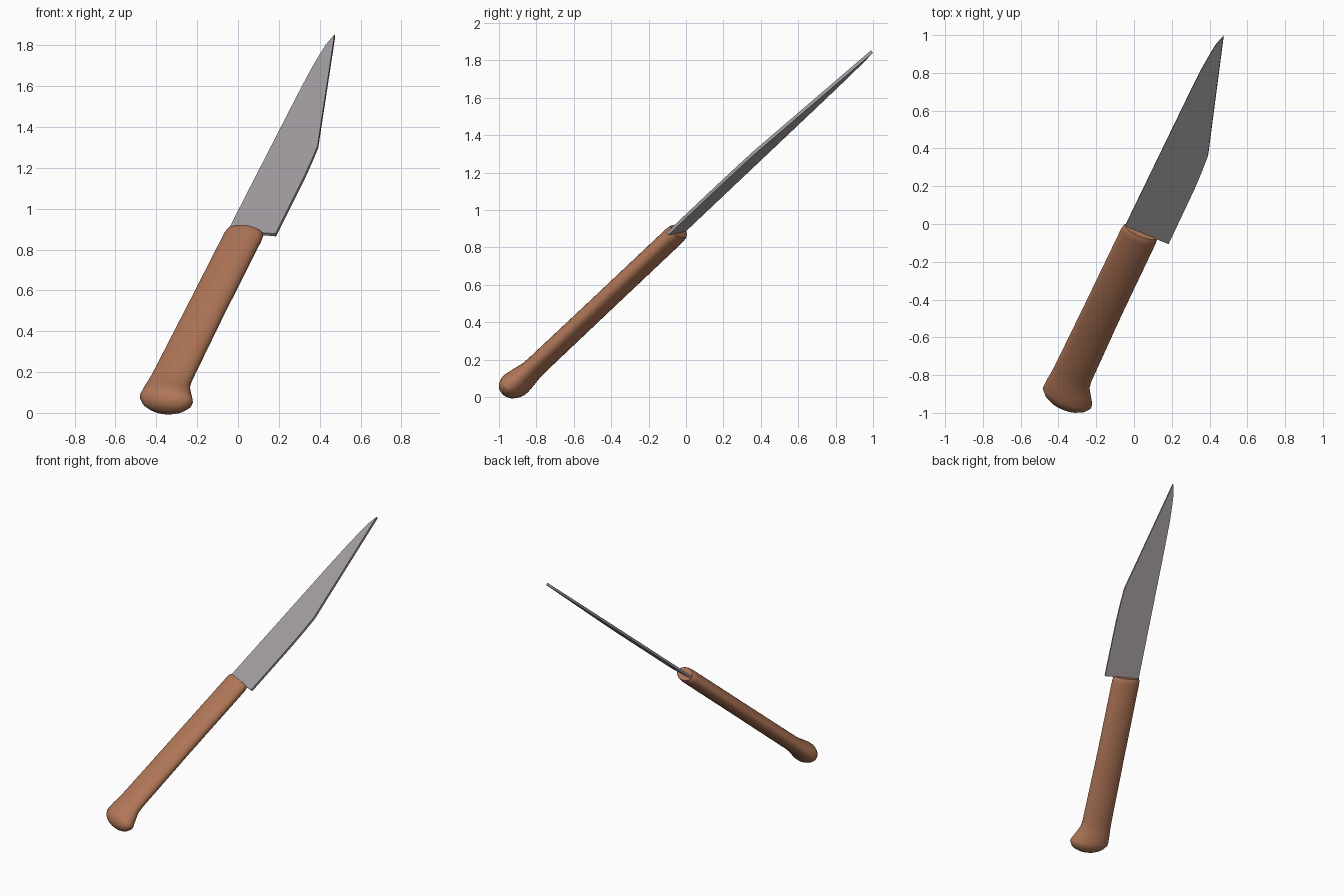
import bpy, bmesh, math
from mathutils import Vector, Matrix

if "Cube" in bpy.data.objects:
    bpy.data.objects.remove(bpy.data.objects["Cube"])

# Knife frame: local x = length (towards tip), y = width (towards cutting edge), z = thickness
length = Vector((0.332, 0.685, 0.648)).normalized()
width = Vector((0.924, -0.374, -0.078))
width = (width - length * width.dot(length)).normalized()
thick = length.cross(width)
FRAME = Matrix((length, width, thick)).transposed().to_4x4()
FRAME.translation = (-0.045, -0.005, 0.893)


def finish(name, bm, color):
    bmesh.ops.recalc_face_normals(bm, faces=bm.faces[:])
    mesh = bpy.data.meshes.new(name)
    bm.transform(FRAME)
    bm.to_mesh(mesh)
    bm.free()
    obj = bpy.data.objects.new(name, mesh)
    bpy.context.collection.objects.link(obj)
    mat = bpy.data.materials.new(name + "_material")
    mat.diffuse_color = (*color, 1)
    mat.use_nodes = True
    mat.node_tree.nodes["Principled BSDF"].inputs["Base Color"].default_value = mat.diffuse_color
    mesh.materials.append(mat)
    return obj


# Blade: flat extruded outline
outline = [(-0.004, 0.0), (1.0, 0.0), (1.2, 0.002), (1.32, 0.008), (1.4, 0.014),
           (1.476, 0.0315), (0.659, 0.235), (0.54, 0.242), (0.42, 0.247), (-0.004, 0.25)]
T = 0.0085
bm = bmesh.new()
base = bm.faces.new([bm.verts.new((x, y, -T)) for x, y in outline])
ext = bmesh.ops.extrude_face_region(bm, geom=[base])
bmesh.ops.translate(bm, vec=(0, 0, 2 * T),
                    verts=[v for v in ext["geom"] if isinstance(v, bmesh.types.BMVert)])
finish("blade", bm, (0.36, 0.33, 0.35))

# Handle: elliptical sections (position, width centre, half width, half thickness)
sections = [(0.0, 0.088, 0.09, 0.045), (-0.012, 0.088, 0.097, 0.051), (-0.04, 0.088, 0.1, 0.054),
            (-0.6, 0.09, 0.101, 0.054), (-1.1, 0.094, 0.106, 0.055), (-1.15, 0.096, 0.11, 0.057),
            (-1.2, 0.107, 0.124, 0.066), (-1.25, 0.12, 0.138, 0.073), (-1.268, 0.122, 0.138, 0.073),
            (-1.295, 0.124, 0.12, 0.064), (-1.315, 0.125, 0.093, 0.05),
            (-1.329, 0.126, 0.055, 0.03), (-1.333, 0.126, 0.02, 0.011)]
SEG = 32
bm = bmesh.new()
rings = []
for l, c, a, b in sections:
    angles = [2 * math.pi * i / SEG for i in range(SEG)]
    rings.append([bm.verts.new((l, c + a * math.cos(t), b * math.sin(t))) for t in angles])
for r, s in zip(rings, rings[1:]):
    for i in range(SEG):
        j = (i + 1) % SEG
        bm.faces.new((r[i], r[j], s[j], s[i]))
bm.faces.new(rings[0])
bm.faces.new(rings[-1])
handle = finish("handle", bm, (0.43, 0.18, 0.095))
bpy.context.view_layer.objects.active = handle
handle.select_set(True)
bpy.ops.object.shade_smooth_by_angle(angle=math.radians(35))
